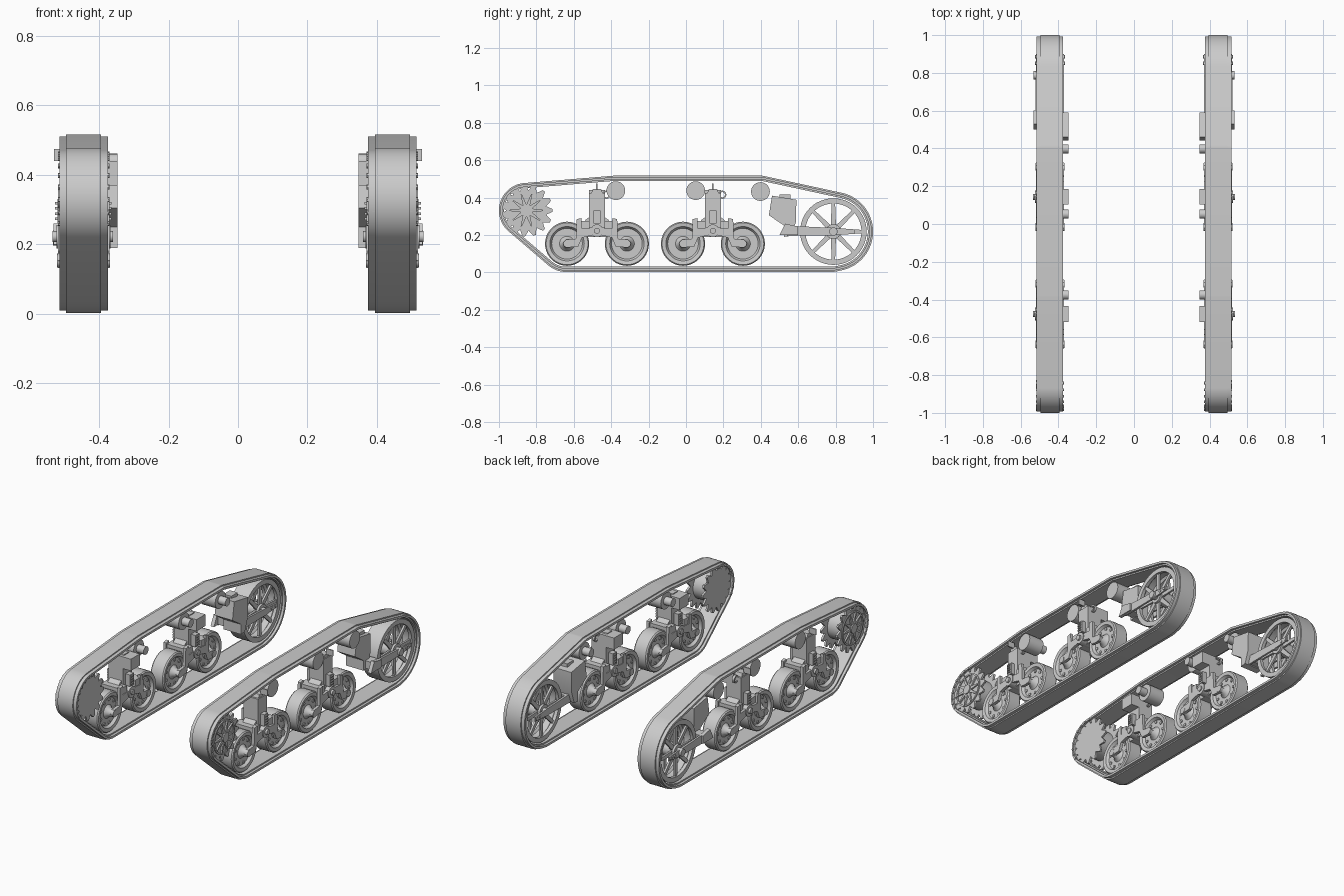
import bpy, bmesh
from math import cos, sin, pi, tau, radians
from mathutils import Vector

cube = bpy.data.objects.get("Cube")
if cube:
    bpy.data.objects.remove(cube)

steel = bpy.data.materials.new("plain_grey")
steel.use_nodes = True
steel.diffuse_color = (0.6, 0.6, 0.6, 1)
steel.node_tree.nodes["Principled BSDF"].inputs["Base Color"].default_value = steel.diffuse_color

MID = 0.445          # centre plane of one track unit
IN, OUT = MID - 0.07, MID + 0.07
parts = []


def finish(name, bm):
    """Turn a bmesh into a part mirrored onto both sides."""
    bmesh.ops.remove_doubles(bm, verts=bm.verts, dist=1e-5)
    bmesh.ops.recalc_face_normals(bm, faces=bm.faces)
    mesh = bpy.data.meshes.new(name)
    bm.to_mesh(mesh)
    bm.free()
    mesh.materials.append(steel)
    ob = bpy.data.objects.new(name, mesh)
    bpy.context.collection.objects.link(ob)
    mod = ob.modifiers.new("both_sides", 'MIRROR')
    mod.use_mirror_merge = False
    parts.append(ob)


def skin(bm, rings, close=False):
    """Join neighbouring rings of points with quads."""
    rows = [[bm.verts.new(p) for p in ring] for ring in rings]
    pairs = list(zip(rows, rows[1:])) + ([(rows[-1], rows[0])] if close else [])
    for a, b in pairs:
        for i in range(len(a)):
            j = (i + 1) % len(a)
            bm.faces.new((a[i], a[j], b[j], b[i]))


def lathe(bm, profile, y, z, n=32, close=False):
    """Spin (x, radius) points about a sideways axle."""
    skin(bm, [[(x, y + r * cos(tau * i / n), z + r * sin(tau * i / n)) for i in range(n)]
              for x, r in profile], close)
    bmesh.ops.dissolve_degenerate(bm, dist=1e-6, edges=bm.edges)


def disc(bm, y, z, r, x0, x1, n=24):
    lathe(bm, [(x0, 0), (x0, r), (x1, r), (x1, 0)], y, z, n)


def plate(bm, pts, x0, x1):
    """Side outline of (y, z) points given a width."""
    a = [bm.verts.new((x0, y, z)) for y, z in pts]
    b = [bm.verts.new((x1, y, z)) for y, z in pts]
    bm.faces.new(a)
    bm.faces.new(b)
    for i in range(len(a)):
        j = (i + 1) % len(a)
        bm.faces.new((a[i], a[j], b[j], b[i]))


def bar(bm, p, q, w0, w1, x0, x1):
    """Straight tapered link between two side points."""
    p, q = Vector(p), Vector(q)
    d = (q - p).normalized()
    s = Vector((-d.y, d.x))
    plate(bm, [p + s * w0, q + s * w1, q - s * w1, p - s * w0], x0, x1)


def box(bm, y0, y1, z0, z1, x0, x1):
    plate(bm, [(y0, z0), (y1, z0), (y1, z1), (y0, z1)], x0, x1)


# Track belt: stepped section swept round the hull of the wheels
SPROCKET, IDLER = (-0.853, 0.331), (0.788, 0.218)
hull = [(*SPROCKET, 0.147), (*IDLER, 0.212), (-0.64, 0.15, 0.148),
        (0.775, 0.15, 0.148), (-0.38, 0.44, 0.077), (0.4, 0.44, 0.077)]


def belt_ring(x, inset, n=144):
    ring = []
    for i in range(n):
        c, s = cos(tau * (i + 0.5) / n), sin(tau * (i + 0.5) / n)
        y, z, r = max(hull, key=lambda h: h[0] * c + h[1] * s + h[2])
        ring.append((MID + x, y + (r - inset) * c, z + (r - inset) * s))
    return ring


half = [(0.05, 0.0), (0.05, 0.007), (0.07, 0.007), (0.07, 0.02), (0.055, 0.02), (0.055, 0.028)]
bm = bmesh.new()
skin(bm, [belt_ring(x, t) for x, t in half + [(-x, t) for x, t in half[::-1]]], True)
finish("track_belt", bm)

# Pin heads on the belt where it wraps the sprocket
bm = bmesh.new()
for i in range(9):
    a = radians(85 + 16 * i)
    y, z = SPROCKET[0] + 0.13 * cos(a), SPROCKET[1] + 0.13 * sin(a)
    disc(bm, y, z, 0.007, OUT - 0.005, OUT + 0.004, 8)
    disc(bm, y, z, 0.007, IN - 0.004, IN + 0.005, 8)
finish("track_pins", bm)

# Drive sprocket: two toothed plates, a drum and a star of ribs outside
bm = bmesh.new()
TEETH = 15
gear = []
for i in range(TEETH):
    for step, r in ((-0.5, 0.108), (-0.12, 0.14), (0.12, 0.14)):
        a = tau * (i + step) / TEETH
        gear.append((SPROCKET[0] + r * cos(a), SPROCKET[1] + r * sin(a)))
for x in (IN + 0.012, OUT - 0.024):
    plate(bm, gear, x, x + 0.012)
finish("sprocket_plates", bm)
bm = bmesh.new()
disc(bm, *SPROCKET, 0.085, IN + 0.02, OUT - 0.02, 32)
disc(bm, *SPROCKET, 0.028, OUT - 0.02, OUT + 0.004)
lathe(bm, [(OUT - 0.014, 0.09), (OUT - 0.014, 0.1), (OUT - 0.006, 0.1), (OUT - 0.006, 0.09)],
      *SPROCKET, 32, True)
for i in range(10):
    a = tau * i / 10
    d = Vector((cos(a), sin(a)))
    bar(bm, Vector(SPROCKET) + d * 0.02, Vector(SPROCKET) + d * 0.093, 0.011, 0.003,
        OUT - 0.014, OUT - 0.003)
finish("sprocket_drum", bm)

# Idler wheel: rim, hub and eight spokes
bm = bmesh.new()
lathe(bm, [(MID - 0.05, 0.178), (MID + 0.05, 0.178), (MID + 0.05, 0.15), (MID + 0.03, 0.15),
           (MID + 0.02, 0.162), (MID - 0.02, 0.162), (MID - 0.03, 0.15), (MID - 0.05, 0.15)],
      *IDLER, 48, True)
finish("idler_rim", bm)
bm = bmesh.new()
disc(bm, *IDLER, 0.04, MID - 0.055, MID + 0.055)
disc(bm, *IDLER, 0.022, MID - 0.075, MID + 0.088)
for i in range(8):
    d = Vector((cos(tau * i / 8), sin(tau * i / 8)))
    for x in (MID - 0.042, MID + 0.03):
        bar(bm, Vector(IDLER) + d * 0.03, Vector(IDLER) + d * 0.158, 0.014, 0.009, x, x + 0.012)
finish("idler_spokes", bm)

# Idler mount and tension arms
bm = bmesh.new()
plate(bm, [(0.46, 0.41), (0.59, 0.388), (0.588, 0.27), (0.562, 0.195), (0.525, 0.19),
           (0.525, 0.25), (0.443, 0.305)], 0.347, MID + 0.02)
box(bm, 0.5, 0.56, 0.395, 0.415, MID - 0.05, MID)
finish("idler_mount", bm)
bm = bmesh.new()
for x in (IN - 0.005, OUT - 0.005):
    bar(bm, (0.54, 0.222), IDLER, 0.027, 0.02, x, x + 0.012)
    bar(bm, IDLER, (0.9, 0.218), 0.02, 0.012, x, x + 0.01)
    for y in (0.85, 0.885):
        disc(bm, y, 0.218, 0.009, x - 0.004, x + 0.015, 10)
box(bm, 0.54, 0.6, 0.2, 0.245, IN, OUT)
plate(bm, [(0.5, 0.2), (0.6, 0.2), (0.6, 0.245), (0.53, 0.26)], OUT - 0.005, OUT + 0.017)
finish("idler_arms", bm)

# Return rollers on short inboard axles
bm = bmesh.new()
for y, z in ((-0.375, 0.437), (0.052, 0.437), (0.398, 0.432)):
    disc(bm, y, z, 0.05, MID - 0.05, MID + 0.05, 28)
    disc(bm, y, z, 0.024, 0.347, MID, 20)
finish("return_rollers", bm)

# Two suspension bogies
half = [(0.06, 0.0), (0.06, 0.02), (0.04, 0.027), (0.026, 0.04), (0.026, 0.082), (0.042, 0.092),
        (0.045, 0.112), (0.038, 0.118)]
tyre = half + [(-x, r) for x, r in half[::-1]]
for label, yc in (("front", -0.476), ("rear", 0.144)):
    bm = bmesh.new()
    for y in (yc - 0.16, yc + 0.16):
        lathe(bm, [(MID + x, r) for x, r in tyre], y, 0.153, 36)
        for i in range(9):
            a = tau * i / 9
            disc(bm, y + 0.07 * cos(a), 0.153 + 0.07 * sin(a), 0.009, MID - 0.031, MID + 0.031, 8)
        disc(bm, y, 0.153, 0.02, IN - 0.006, OUT + 0.006, 16)
    finish(label + "_road_wheels", bm)

    # Upright, spring and pivot
    bm = bmesh.new()
    box(bm, yc - 0.042, yc + 0.042, 0.24, 0.425, MID - 0.045, MID + 0.05)
    plate(bm, [(yc - 0.03, 0.425), (yc + 0.03, 0.425), (yc + 0.022, 0.445), (yc - 0.022, 0.445)],
          MID - 0.04, MID + 0.045)
    box(bm, yc - 0.004, yc + 0.004, 0.44, 0.475, OUT - 0.03, OUT + 0.015)
    box(bm, yc - 0.042, yc + 0.042, 0.37, 0.44, 0.347, MID)
    lathe(bm, [(MID + 0.01, 0.014), (MID + 0.01, 0.022), (MID + 0.025, 0.022),
               (MID + 0.025, 0.014)], yc + 0.05, 0.415, 16, True)
    for x in (IN - 0.005, OUT - 0.03):
        box(bm, yc - 0.018, yc + 0.018, 0.26, 0.33, x, x + 0.035)
        for z in (0.27, 0.285, 0.3, 0.315):
            box(bm, yc - 0.012, yc + 0.012, z, z + 0.007, x - 0.005, x + 0.042)
    finish(label + "_bogie_upright", bm)

    # Arched beam and swing arms down to the axles
    bm = bmesh.new()
    arch = [(yc + 0.085 * cos(pi * i / 12), 0.225 + 0.08 * sin(pi * i / 12)) for i in range(13)]
    plate(bm, arch + [(yc - 0.06, 0.19), (yc + 0.06, 0.19)], MID - 0.035, MID + 0.04)
    disc(bm, yc, 0.222, 0.034, IN - 0.008, OUT + 0.008)
    disc(bm, yc, 0.222, 0.016, IN - 0.015, OUT + 0.02, 16)
    for s in (-1, 1):
        for x in (IN - 0.004, OUT - 0.014):
            plate(bm, [(yc + s * y, z) for y, z in
                       ((0.082, 0.29), (0.108, 0.285), (0.112, 0.18), (0.165, 0.175),
                        (0.182, 0.153), (0.165, 0.132), (0.1, 0.138), (0.08, 0.185),
                        (0.02, 0.2), (0.02, 0.24), (0.08, 0.235))], x, x + 0.018)
        box(bm, *sorted((yc + s * 0.04, yc + s * 0.1)), 0.235, 0.275, IN, OUT - 0.01)
    finish(label + "_bogie_arms", bm)

# Smooth the round parts and keep the crisp edges
bpy.ops.object.select_all(action='DESELECT')
for ob in parts:
    ob.select_set(True)
bpy.context.view_layer.objects.active = parts[0]
bpy.ops.object.shade_smooth_by_angle(angle=radians(35))
